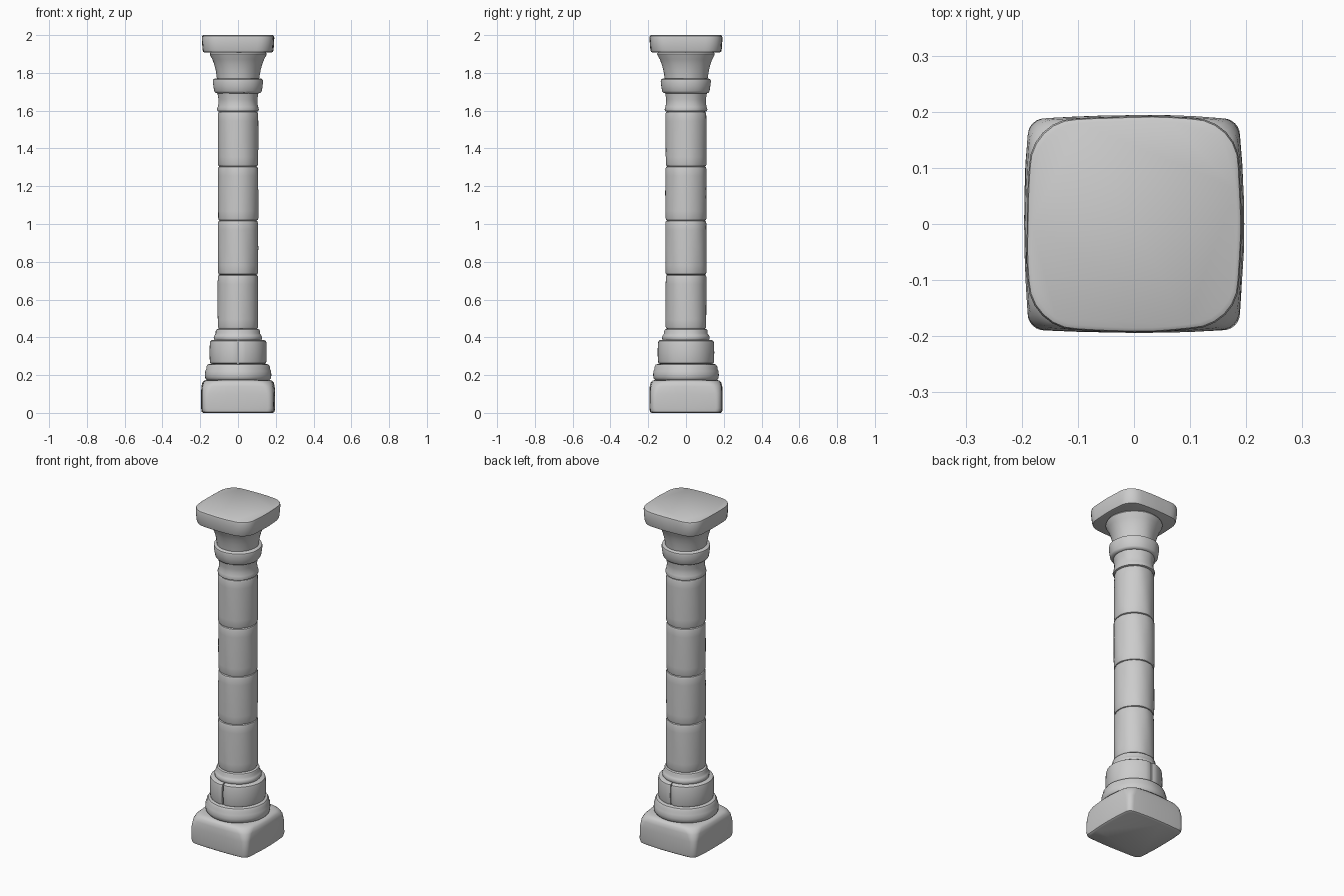
import bpy, bmesh, math, random

if "Cube" in bpy.data.objects:
    bpy.data.objects.remove(bpy.data.objects["Cube"])

random.seed(4)
TAU = math.tau


def stack(name, rings, wear=0.0):
    """Loft equal-length outlines [(points, z), ...], capped both ends."""
    bm = bmesh.new()
    ph = [random.uniform(0, TAU) for _ in range(3)]
    loops = []
    for pts, z in rings:
        loop = []
        for x, y in pts:
            a = math.atan2(y, x)
            w = wear * (math.sin(2 * a + ph[0]) + 0.6 * math.sin(5 * a + ph[1] + 9 * z)
                        + 0.4 * math.sin(9 * a + ph[2] + 20 * z))
            loop.append(bm.verts.new((x + w * math.cos(a), y + w * math.sin(a), z)))
        loops.append(loop)
    n = len(loops[0])
    for lo, hi in zip(loops, loops[1:]):
        for i in range(n):
            j = (i + 1) % n
            bm.faces.new((lo[i], lo[j], hi[j], hi[i]))
    bm.faces.new(loops[0][::-1])
    bm.faces.new(loops[-1])
    me = bpy.data.meshes.new(name)
    bm.to_mesh(me)
    bm.free()
    ob = bpy.data.objects.new(name, me)
    bpy.context.collection.objects.link(ob)
    return ob


def circle(r, n=48):
    return [(r * math.cos(TAU * i / n), r * math.sin(TAU * i / n)) for i in range(n)]


def half_circle(r, side, n=26):
    # half disc with softened joint edges
    pts = []
    for i in range(n + 1):
        a = math.radians(-88.8 + 177.6 * i / n) + (math.pi if side < 0 else 0)
        k = r - (0.006 if i in (0, n) else 0)
        pts.append((k * math.cos(a), k * math.sin(a)))
    return pts


def rounded_square(h, c, bulge=0.0, n=6, m=6):
    # rounded corners joined by slightly bowed sides
    pts = []
    for q in range(4):
        a0 = q * math.pi / 2
        side = [(h + bulge * (1 - t * t), t * (h - c)) for t in
                [-1 + 2 * i / m for i in range(m)]]
        arc = [(h - c + c * math.cos(b), h - c + c * math.sin(b)) for b in
               [math.pi / 2 * i / n for i in range(n)]]
        ca, sa = math.cos(a0), math.sin(a0)
        pts += [(x * ca - y * sa, x * sa + y * ca) for x, y in side + arc]
    return pts


def turned(name, profile, wear=0.0012):
    return stack(name, [(circle(r), z) for r, z in profile], wear)


def squared(name, profile, bulge, wear=0.001):
    return stack(name, [(rounded_square(h, c, bulge), z) for h, c, z in profile], wear)


# square plinth with worn corners
squared("plinth", [(0.178, 0.04, 0), (0.186, 0.035, 0.006), (0.189, 0.03, 0.025),
                   (0.189, 0.035, 0.10), (0.187, 0.05, 0.14), (0.182, 0.07, 0.16),
                   (0.172, 0.08, 0.171), (0.155, 0.085, 0.175)], 0.006)

# round base moulding
turned("base_moulding", [(0.150, 0.170), (0.166, 0.175), (0.173, 0.184), (0.175, 0.20),
                         (0.173, 0.222), (0.168, 0.232), (0.167, 0.245), (0.160, 0.256),
                         (0.146, 0.260)])

# ring course made of two half blocks
for side, label in ((-1, "left"), (1, "right")):
    stack("ring_block_" + label,
          [(half_circle(r, side), z) for r, z in
           [(0.138, 0.258), (0.147, 0.263), (0.150, 0.275), (0.151, 0.32), (0.150, 0.368),
            (0.147, 0.380), (0.138, 0.386)]], 0.0008)

# collar below the shaft
turned("base_collar", [(0.120, 0.382), (0.126, 0.390), (0.127, 0.402), (0.122, 0.412),
                       (0.116, 0.420), (0.116, 0.434), (0.112, 0.442), (0.100, 0.446)])

# shaft of four drums
edges = [0.445, 0.731, 1.018, 1.305, 1.595]
for k, (a, b) in enumerate(zip(edges, edges[1:])):
    turned(f"shaft_drum_{k + 1}",
           [(0.098, a), (0.104, a + 0.003), (0.107, a + 0.012), (0.1075, a + 0.05),
            (0.108, (a + b) / 2), (0.1075, b - 0.05), (0.107, b - 0.012),
            (0.104, b - 0.003), (0.098, b)], 0.0013)

# capital: waisted neck, band, flared bell
turned("capital_neck", [(0.102, 1.595), (0.110, 1.598), (0.112, 1.606), (0.108, 1.620),
                        (0.104, 1.640), (0.104, 1.660), (0.108, 1.685), (0.110, 1.700)])
turned("capital_band", [(0.110, 1.692), (0.120, 1.695), (0.126, 1.704), (0.130, 1.730),
                        (0.133, 1.755), (0.131, 1.765), (0.120, 1.771)])
turned("capital_bell", [(0.112, 1.765), (0.115, 1.785), (0.120, 1.815), (0.128, 1.845),
                        (0.138, 1.872), (0.149, 1.892), (0.152, 1.900), (0.147, 1.908),
                        (0.140, 1.912)])

# rounded square slab on top
squared("abacus", [(0.172, 0.085, 1.908), (0.181, 0.085, 1.911), (0.184, 0.085, 1.920),
                   (0.187, 0.085, 1.955), (0.188, 0.085, 1.986), (0.186, 0.085, 1.996),
                   (0.180, 0.085, 2.0)], 0.004)

# smooth shading with crisp edges
for ob in bpy.context.collection.objects:
    ob.select_set(True)
    bpy.context.view_layer.objects.active = ob
bpy.ops.object.shade_smooth_by_angle(angle=math.radians(40))
